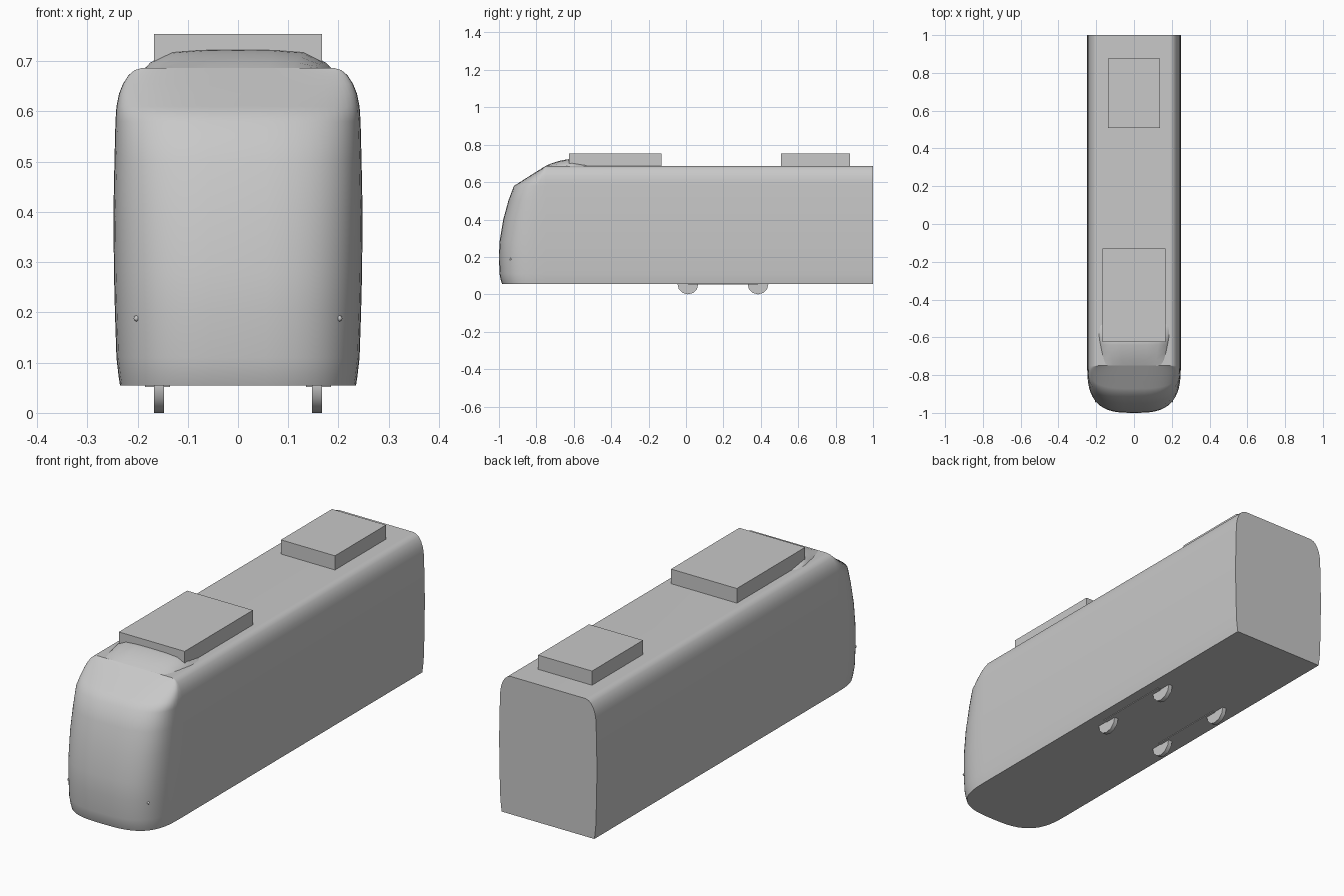
import bpy, bmesh
from math import sin, cos, pi, radians

cube = bpy.data.objects.get("Cube")
if cube:
    bpy.data.objects.remove(cube, do_unlink=True)

grey = bpy.data.materials.new("light grey")
grey.use_nodes = True
colour = (0.58, 0.58, 0.58, 1)
grey.diffuse_color = colour
grey.node_tree.nodes["Principled BSDF"].inputs["Base Color"].default_value = colour


def finish(name, bm, smooth=None):
    bmesh.ops.recalc_face_normals(bm, faces=bm.faces[:])
    mesh = bpy.data.meshes.new(name)
    bm.to_mesh(mesh)
    bm.free()
    mesh.materials.append(grey)
    obj = bpy.data.objects.new(name, mesh)
    bpy.context.collection.objects.link(obj)
    if smooth:
        bpy.ops.object.select_all(action="DESELECT")
        obj.select_set(True)
        bpy.context.view_layer.objects.active = obj
        bpy.ops.object.shade_smooth_by_angle(angle=radians(smooth))
    return obj


def bridge(bm, rows, closed):
    for a, b in zip(rows, rows[1:]):
        n = len(a)
        for i in range(n if closed else n - 1):
            j = (i + 1) % n
            bm.faces.new((a[i], a[j], b[j], b[i]))


def box(name, x0, x1, y0, y1, z0, z1):
    bm = bmesh.new()
    bmesh.ops.create_cube(bm, size=1)
    for v in bm.verts:
        v.co = ((x0 + x1) / 2 + v.co.x * (x1 - x0),
                (y0 + y1) / 2 + v.co.y * (y1 - y0),
                (z0 + z1) / 2 + v.co.z * (z1 - z0))
    return finish(name, bm)


def power(t):
    return (1 if t >= 0 else -1) * abs(t) ** (2 / 3)


# Car body: horizontal outlines (height, half width, nose y) stacked upwards
NOSE_START, REAR, ROOF = -0.75, 1.0, 0.687
levels = [(0.055, 0.235, -0.983), (0.075, 0.238, -0.99), (0.11, 0.242, -0.997),
          (0.2, 0.245, -1.0), (0.28, 0.247, -0.997), (0.4, 0.248, -0.977),
          (0.5, 0.246, -0.95), (0.58, 0.244, -0.92), (0.61, 0.242, -0.872),
          (0.635, 0.237, -0.833), (0.655, 0.229, -0.801), (0.672, 0.218, -0.774),
          (0.682, 0.206, -0.758), (ROOF, 0.19, NOSE_START)]
bm = bmesh.new()
rings = []
STEPS = 28
for z, w, nose in levels:
    ring = [bm.verts.new((w, REAR, z))]
    for i in range(STEPS + 1):
        a = pi * i / STEPS
        depth = NOSE_START - nose
        ring.append(bm.verts.new((w * power(cos(a)), NOSE_START - depth * power(sin(a)), z)))
    ring.append(bm.verts.new((-w, REAR, z)))
    rings.append(ring)
bridge(bm, rings, True)
bm.faces.new(rings[0])
bm.faces.new(rings[-1])
body = finish("car_body", bm, 45)

# Crisp upper edge of the windscreen
for e in body.data.edges:
    ends = [body.data.vertices[i].co for i in e.vertices]
    if all(abs(p.z - ROOF) < 0.001 and p.y < NOSE_START + 0.01 for p in ends):
        e.use_edge_sharp = True
normals = body.modifiers.new("even shading", "WEIGHTED_NORMAL")
normals.keep_sharp = True

# Roof fairing swelling up from the windscreen (y, half width, rise)
sections = [(-0.75, 0.15, 0.001), (-0.72, 0.16, 0.014), (-0.68, 0.17, 0.027),
            (-0.64, 0.178, 0.035), (-0.61, 0.184, 0.038), (-0.59, 0.186, 0.026),
            (-0.56, 0.186, 0.016), (-0.54, 0.182, 0.01), (-0.525, 0.17, 0.001)]
across = [(-1, 0), (-0.95, 0.3), (-0.72, 0.86), (-0.4, 0.98), (0, 1),
          (0.4, 0.98), (0.72, 0.86), (0.95, 0.3), (1, 0)]
bm = bmesh.new()
rows = [[bm.verts.new((w * u, y, ROOF - 0.001 + h * k)) for u, k in across]
        for y, w, h in sections]
bridge(bm, rows, False)
for end in (rows[0], rows[-1]):
    bm.faces.new(end)
bm.faces.new([r[0] for r in rows] + [r[-1] for r in reversed(rows)])
finish("roof_fairing", bm, 40)

# Rooftop equipment
box("front_roof_unit", -0.167, 0.167, -0.625, -0.13, ROOF - 0.002, 0.754)
box("rear_roof_unit", -0.137, 0.137, 0.507, 0.877, ROOF - 0.002, 0.752)

# Wheels, bogie plates and small lamps on both sides
for side, label in ((1, "left"), (-1, "right")):
    for y, place in ((0.01, "front"), (0.385, "rear")):
        bm = bmesh.new()
        bmesh.ops.create_cone(bm, cap_ends=True, segments=12, radius1=0.056,
                              radius2=0.056, depth=0.02)
        for v in bm.verts:
            v.co = (side * 0.157 + v.co.z, y + v.co.x, 0.056 + v.co.y)
        finish(f"{place}_wheel_{label}", bm, 35)
    x = sorted((side * 0.135, side * 0.185))
    box(f"bogie_plate_{label}", x[0], x[1], 0.01, 0.385, 0.052, 0.058)

    bm = bmesh.new()
    bmesh.ops.create_uvsphere(bm, u_segments=10, v_segments=6, radius=0.006)
    for v in bm.verts:
        v.co.x += side * 0.202
        v.co.y -= 0.938
        v.co.z += 0.188
    finish(f"lamp_{label}", bm, 60)
